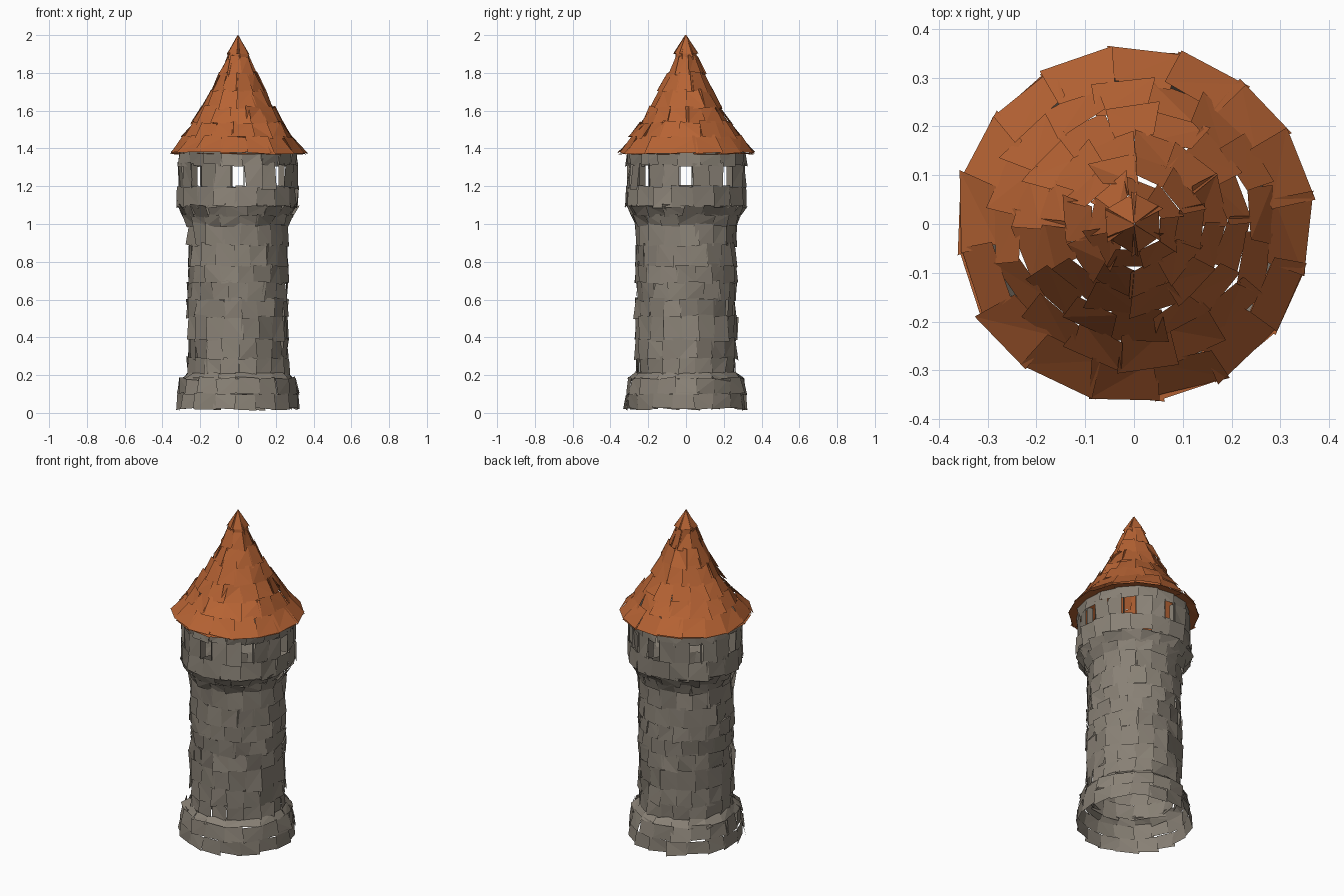
import bpy, bmesh, math, random
from mathutils import Vector

if "Cube" in bpy.data.objects:
    bpy.data.objects.remove(bpy.data.objects["Cube"])

random.seed(7)


def material(name, rgb):
    m = bpy.data.materials.new(name)
    m.diffuse_color = (*rgb, 1)
    m.use_nodes = True
    m.node_tree.nodes["Principled BSDF"].inputs["Base Color"].default_value = m.diffuse_color
    return m


stone = material("grey stone", (0.25, 0.22, 0.18))
tile = material("orange roof tile", (0.47, 0.125, 0.034))


def polar(r, a, z):
    return Vector((r * math.cos(a), r * math.sin(a), min(2.0, max(0.0, z))))


def plate(bm, r0, z0, r1, z1, a0, a1, rough):
    """One loose, slightly folded slab with its own jittered corners."""
    j = lambda s: random.uniform(-s, s)
    da = (a1 - a0) * 0.05
    tilt, turn = j(rough), j(rough * 0.7)
    quad = []
    for r, a, z, s, t in ((r0, a0 - da, z0, -1, -1), (r0, a1 + da, z0, -1, 1),
                          (r1, a1 + da, z1, 1, 1), (r1, a0 - da, z1, 1, -1)):
        rr = max(0.0, r + s * tilt * 0.5 + t * turn + j(rough * 0.4))
        quad.append(bm.verts.new(polar(rr, a + j(da * 1.6), z + j(rough * 0.7))))
    a, b, c, d = quad
    if random.random() < 0.5:
        bm.faces.new((a, b, c))
        bm.faces.new((a, c, d))
    else:
        bm.faces.new((a, b, d))
        bm.faces.new((b, c, d))


def courses(name, rows, mat, rough=0.012, windows=None):
    """Rings of slabs; each row is (r0, z0, r1, z1, count)."""
    bm = bmesh.new()
    for i, (r0, z0, r1, z1, n) in enumerate(rows):
        step = math.tau / n
        is_window = windows == i
        shift = 0 if is_window else random.uniform(0, step)
        for k in range(n):
            a0 = -math.pi / 2 - step / 2 + k * step + shift
            if is_window and k % 3 == 0:
                # window opening with shallow jambs
                for a in (a0 + step * 0.08, a0 + step * 0.92):
                    bm.faces.new([bm.verts.new(polar(r, a, z)) for r, z in
                                  ((r0, z0), (r0 - 0.04, z0), (r0 - 0.04, z1), (r0, z1))])
                continue
            plate(bm, r0, z0, r1, z1, a0, a0 + step, rough)
    me = bpy.data.meshes.new(name)
    bm.to_mesh(me)
    bm.free()
    me.materials.append(mat)
    ob = bpy.data.objects.new(name, me)
    bpy.context.collection.objects.link(ob)
    return ob


# Flared foot, open underneath
courses("base", [(0.322, 0.02, 0.318, 0.105, 18), (0.318, 0.10, 0.305, 0.185, 18),
                 (0.305, 0.175, 0.265, 0.215, 18)], stone)

# Shaft courses
levels = [0.20, 0.29, 0.39, 0.51, 0.60, 0.69, 0.78, 0.89, 1.00]
courses("shaft", [(0.265, a - 0.005, 0.265, b + 0.005, 18)
                  for a, b in zip(levels, levels[1:])], stone)

# Corbel and upper gallery with eight small windows
courses("corbel", [(0.27, 0.99, 0.29, 1.05, 18), (0.285, 1.04, 0.322, 1.10, 18)], stone)
courses("gallery", [(0.322, 1.09, 0.318, 1.20, 18), (0.315, 1.19, 0.315, 1.32, 24),
                    (0.315, 1.31, 0.315, 1.385, 18)], stone, windows=1)

# Eave underside and conical roof
courses("eave", [(0.30, 1.375, 0.365, 1.37, 16)], tile, 0.006)
courses("roof", [(0.368, 1.375, 0.29, 1.465, 16), (0.297, 1.455, 0.235, 1.54, 16),
                 (0.242, 1.53, 0.185, 1.62, 14), (0.192, 1.61, 0.138, 1.71, 12),
                 (0.146, 1.70, 0.095, 1.80, 10), (0.102, 1.79, 0.055, 1.89, 8)], tile)
courses("roof_tip", [(0.066, 1.90, 0.002, 2.0, 6), (0.06, 1.87, 0.055, 1.91, 6)], tile, 0.004)
